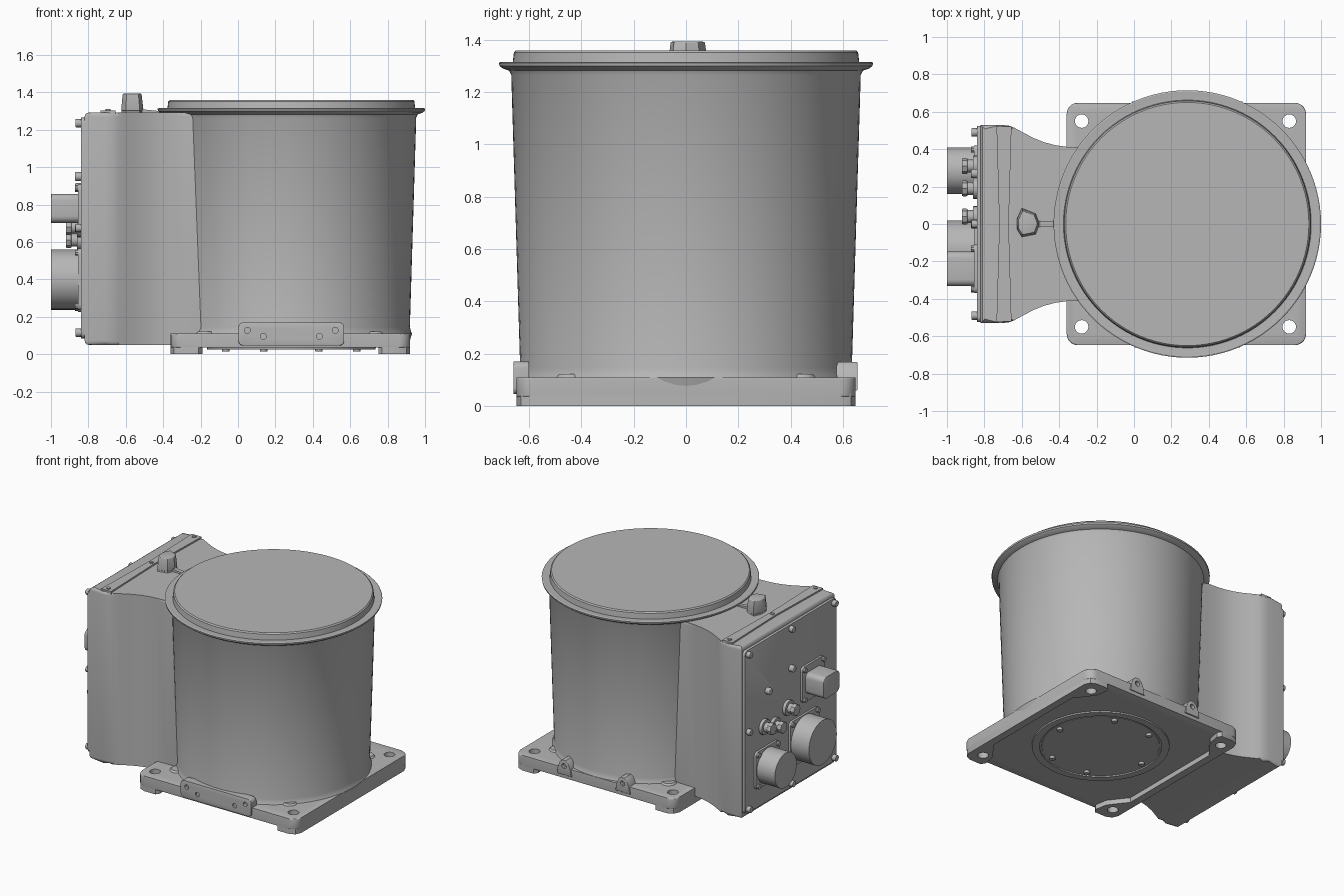
import bpy, bmesh, math
from mathutils import Vector

cube = bpy.data.objects.get("Cube")
if cube:
    bpy.data.objects.remove(cube, do_unlink=True)

grey = bpy.data.materials.new("plain grey")
grey.use_nodes = True
grey.diffuse_color = (0.47, 0.47, 0.47, 1)
grey.node_tree.nodes["Principled BSDF"].inputs["Base Color"].default_value = (0.47, 0.47, 0.47, 1)
parts = []
CX = 0.285   # drum axis
PANEL = -0.84


def finish(name, bm):
    bmesh.ops.recalc_face_normals(bm, faces=bm.faces)
    me = bpy.data.meshes.new(name)
    bm.to_mesh(me)
    bm.free()
    ob = bpy.data.objects.new(name, me)
    bpy.context.collection.objects.link(ob)
    me.materials.append(grey)
    parts.append(ob)
    return ob


def prism(name, outline, lo, hi, axis="z", bevel=0, taper=1):
    """Extrude a 2D outline along an axis from lo to hi."""
    place = {"z": lambda a, b, c: (a, b, c),
             "y": lambda a, b, c: (a, c, b),
             "x": lambda a, b, c: (c, a, b)}[axis]
    n = len(outline)
    ma = sum(p[0] for p in outline) / n
    mb = sum(p[1] for p in outline) / n
    bm = bmesh.new()
    low = [bm.verts.new(place(a, b, lo)) for a, b in outline]
    top = [bm.verts.new(place(ma + (a - ma) * taper, mb + (b - mb) * taper, hi)) for a, b in outline]
    caps = [bm.faces.new(low), bm.faces.new(top)]
    for i in range(n):
        bm.faces.new((low[i], low[(i + 1) % n], top[(i + 1) % n], top[i]))
    if bevel:
        edges = list({e for f in caps for e in f.edges})
        bmesh.ops.bevel(bm, geom=edges, offset=bevel, segments=3, profile=0.5, affect="EDGES")
    return finish(name, bm)


def rounded(a, b, w, h, r, steps=5):
    """Rounded rectangle centred on (a, b)."""
    pts = []
    for k, (sa, sb) in enumerate(((1, 1), (-1, 1), (-1, -1), (1, -1))):
        for i in range(steps + 1):
            t = math.radians(90 * (k + i / steps))
            pts.append((a + sa * (w / 2 - r) + r * math.cos(t),
                        b + sb * (h / 2 - r) + r * math.sin(t)))
    return pts


def ring(a, b, r, n=24):
    return [(a + r * math.cos(math.tau * i / n), b + r * math.sin(math.tau * i / n)) for i in range(n)]


def lathe(name, profile, n=96):
    bm = bmesh.new()
    verts = [bm.verts.new((CX + r, 0, z)) for r, z in profile]
    edges = [bm.edges.new(pair) for pair in zip(verts, verts[1:])]
    bmesh.ops.spin(bm, geom=verts + edges, cent=(CX, 0, 0), axis=(0, 0, 1), angle=math.tau, steps=n)
    bmesh.ops.remove_doubles(bm, verts=bm.verts, dist=0.0003)
    return finish(name, bm)


def cut(target, cutters):
    """Bore the cutters out of the target, then discard them."""
    for c in cutters:
        m = target.modifiers.new("bore", "BOOLEAN")
        m.operation, m.solver, m.object = "DIFFERENCE", "EXACT", c
        c.hide_render = True
    bpy.context.view_layer.update()
    target_eval = target.evaluated_get(bpy.context.evaluated_depsgraph_get())
    me = bpy.data.meshes.new_from_object(target_eval)
    target.modifiers.clear()
    target.data = me
    for c in cutters:
        parts.remove(c)
        bpy.data.objects.remove(c, do_unlink=True)


# Drum with flared rim, and lid
lathe("drum", [(0, 0.06), (0.63, 0.06), (0.645, 0.11), (0.64, 0.122), (0.634, 0.145),
               (0.668, 1.265), (0.676, 1.282), (0.7, 1.29), (0.713, 1.3), (0.715, 1.312),
               (0.708, 1.316), (0.66, 1.312), (0, 1.312)])
lathe("lid", [(0, 1.3), (0.664, 1.3), (0.658, 1.352), (0.65, 1.36), (0, 1.36)])

# Base plate with rails and corner pads
HX, HY = 0.64, 0.648
corners = [(CX - 0.01 + sx * 0.555, sy * 0.55) for sx in (-1, 1) for sy in (-1, 1)]
base = prism("base_plate", rounded(CX - 0.005, 0, 2 * HX, 2 * HY, 0.06), 0.035, 0.11, bevel=0.008)
cut(base, [prism("bore", ring(x, y, 0.036), -0.1, 0.3) for x, y in corners])
for s, side in ((-1, "right"), (1, "left")):
    inner, mid, outer = (CX - 0.005 + s * d for d in (0.47, 0.585, HX))
    half = [(outer, 0), (outer, 0.59), (outer - s * 0.018, 0.63), (outer - s * 0.06, HY),
            (inner + s * 0.02, HY), (inner, 0.62), (inner + s * 0.015, 0.53),
            (inner + s * 0.06, 0.47), (mid, 0.4)]
    rail = prism(side + "_foot_rail", half[1:] + [(x, -y) for x, y in reversed(half[1:])], 0, 0.05)
    cut(rail, [prism("bore", ring(x, y, 0.036), -0.1, 0.3) for x, y in corners if (x - CX) * s > 0])

# Fillet ribs where the corner pads meet the drum
for x, y in corners:
    dx, dy = Vector((CX - x, -y)).normalized()
    prism("corner_boss", ring(x + dx * 0.15, y + dy * 0.15, 0.06), 0.1, 0.122, taper=0.7)

# Round cover under the base
lathe("bottom_cover", [(0, 0.032), (0.385, 0.032), (0.39, 0.04), (0.4, 0.04), (0.4, 0.026),
                       (0.45, 0.026), (0.455, 0.05), (0, 0.05)])
for deg in (0, 65, 115, 180, 245, 295):
    t = math.radians(deg)
    prism("cover_bolt", ring(CX + 0.35 * math.cos(t), 0.35 * math.sin(t), 0.02, 12), 0.014, 0.045, bevel=0.003)

# Front bracket and rear lugs
bracket = prism("front_bracket", rounded(CX, 0.108, 0.565, 0.124, 0.025), -0.66, -0.6, "y", 0.004)
cut(bracket, [prism("bore", ring(CX + s * d, z, 0.016, 16), -0.7, -0.64, "y")
              for s in (-1, 1) for d, z in ((0.235, 0.127), (0.15, 0.095))])
for x in (0.05, 0.52):
    lug = prism("rear_lug", [(x - 0.06, 0.06), (x + 0.06, 0.06), (x + 0.05, 0.11), (x + 0.035, 0.15),
                             (x + 0.015, 0.168), (x - 0.015, 0.168), (x - 0.035, 0.15), (x - 0.05, 0.11)],
                0.575, 0.656, "y", 0.004)
    cut(lug, [prism("bore", ring(x, 0.125, 0.018, 16), 0.63, 0.7, "y")])

# Electronics housing with a concave neck into the drum
side = [(-0.82, 0.53), (-0.71, 0.53), (-0.67, 0.526), (-0.64, 0.515), (-0.6, 0.493), (-0.54, 0.461),
        (-0.48, 0.437), (-0.42, 0.421), (-0.36, 0.413), (-0.28, 0.41), (-0.15, 0.41)]
prism("housing", side + [(x, -y) for x, y in reversed(side)], 0.05, 1.292, bevel=0.022)
prism("rear_panel", rounded(0, 0.675, 1.05, 1.18, 0.03), PANEL, -0.815, "x", 0.004)

# Strip across the housing top
strip = [(-0.735, 0.52), (-0.72, 0), (-0.735, -0.52), (-0.655, -0.52), (-0.67, 0), (-0.655, 0.52)]
prism("top_strip", strip, 1.28, 1.303)
for y in (-0.49, 0, 0.49):
    prism("strip_screw", ring(-0.695, y, 0.014, 12), 1.29, 1.31)

# Lifting post and its web
post = [(-0.625, 0.03), (-0.6, 0.085), (-0.525, 0.055), (-0.505, 0), (-0.525, -0.055), (-0.6, -0.07), (-0.625, -0.03)]
prism("post_foot", post, 1.28, 1.306, taper=0.92)
prism("lifting_post", post, 1.3, 1.393, taper=0.84, bevel=0.006)
prism("post_web", [(-0.53, 1.28), (-0.42, 1.28), (-0.42, 1.3), (-0.5, 1.308), (-0.53, 1.33)], -0.015, 0.015, "y")

# Panel edge screws
for y in (-0.49, 0, 0.49):
    for z in (0.115, 0.675, 1.235):
        if (y, z) != (0, 0.675):
            prism("panel_screw", ring(y, z, 0.022, 12), -0.87, -0.83, "x", 0.004)


def connector(name, y, z, body, half):
    """Square flange, four screws and a protruding body."""
    prism(name + "_flange", rounded(y, z, 2 * half, 2 * half, 0.03), -0.856, -0.83, "x", 0.003)
    prism(name + "_body", body, -1, -0.85, "x", 0.004)
    for sy in (-1, 1):
        for sz in (-1, 1):
            prism(name + "_screw", ring(y + sy * (half - 0.022), z + sz * (half - 0.022), 0.017, 10),
                  -0.872, -0.85, "x")


connector("large_connector", -0.14, 0.4, ring(-0.14, 0.4, 0.16, 48), 0.165)
connector("medium_connector", 0.285, 0.36, ring(0.285, 0.36, 0.125, 48), 0.135)
connector("square_connector", -0.24, 0.78, rounded(-0.24, 0.78, 0.185, 0.155, 0.035), 0.13)

# Small round sockets and buttons
for y, z in ((0.31, 0.645), (0.19, 0.61), (0.04, 0.68)):
    prism("socket_collar", ring(y, z, 0.055), -0.862, -0.83, "x", 0.004)
    prism("socket_barrel", ring(y, z, 0.034), -0.905, -0.85, "x", 0.004)
    prism("socket_cap", ring(y, z, 0.042, 8), -0.92, -0.89, "x", 0.006)
for y, z in ((0.27, 0.89), (0, 0.95)):
    prism("button", ring(y, z, 0.024, 16), -0.872, -0.83, "x", 0.006)

# Smooth curved surfaces, keep edges sharp
bpy.ops.object.select_all(action="DESELECT")
for ob in parts:
    ob.select_set(True)
bpy.context.view_layer.objects.active = parts[0]
bpy.ops.object.shade_smooth_by_angle(angle=math.radians(30))
